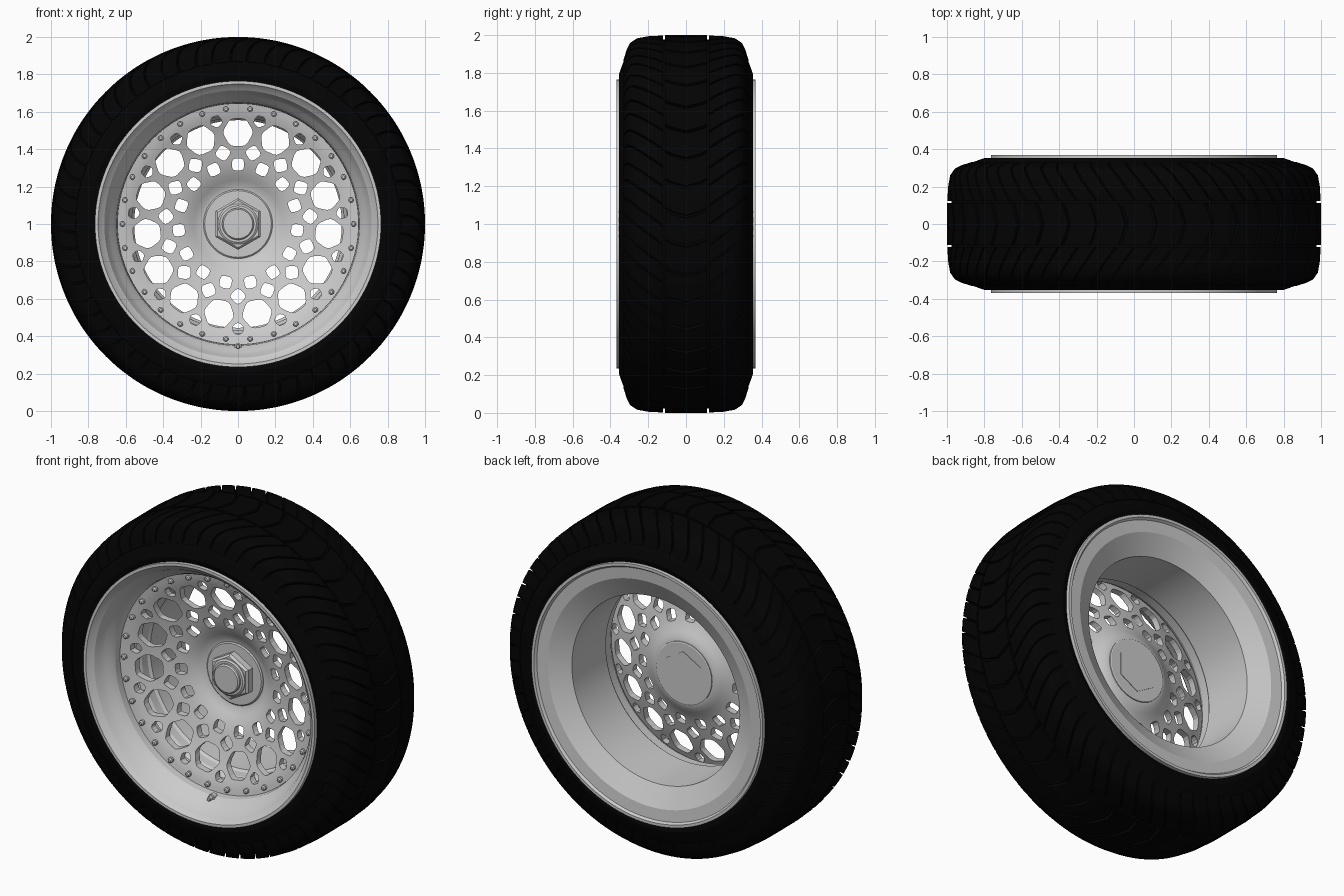
import bpy, bmesh, math
from math import sin, cos, pi, tau

if "Cube" in bpy.data.objects:
    bpy.data.objects.remove(bpy.data.objects["Cube"])

black = bpy.data.materials.new("rubber_black")
black.diffuse_color = (0.001, 0.001, 0.001, 1)
black.use_nodes = True
black.node_tree.nodes["Principled BSDF"].inputs["Base Color"].default_value = black.diffuse_color


def pos(r, a, y):
    """Point on the wheel: radius, angle from the top, depth."""
    return (r * sin(a), y, 1 + r * cos(a))


def smooth(ob, angle):
    bpy.ops.object.select_all(action='DESELECT')
    ob.select_set(True)
    bpy.context.view_layer.objects.active = ob
    bpy.ops.object.shade_smooth_by_angle(angle=math.radians(angle))


def finish(name, bm, mat=None, angle=30):
    bmesh.ops.recalc_face_normals(bm, faces=bm.faces)
    me = bpy.data.meshes.new(name)
    bm.to_mesh(me)
    bm.free()
    ob = bpy.data.objects.new(name, me)
    bpy.context.collection.objects.link(ob)
    if mat:
        me.materials.append(mat)
    if angle:
        smooth(ob, angle)
    return ob


def lathe(name, profile, n=120, mat=None, angle=30):
    """Spin a closed (radius, y) profile around the axle."""
    bm = bmesh.new()
    rings = [[bm.verts.new(pos(r, tau * k / n, y)) for r, y in profile] for k in range(n)]
    m = len(profile)
    for k in range(n):
        a, b = rings[k], rings[(k + 1) % n]
        for i in range(m):
            j = (i + 1) % m
            bm.faces.new((a[i], a[j], b[j], b[i]))
    return finish(name, bm, mat, angle)


def stack(bm, n, layers, r0=0.0, a0=0.0):
    """Stacked n-sided rings (radius, y), capped, centred at r0/a0 on the wheel."""
    cx, _, cz = pos(r0, a0, 0)
    loops = [[bm.verts.new((cx + r * sin(a0 + tau * k / n), y, cz + r * cos(a0 + tau * k / n)))
              for k in range(n)] for r, y in layers]
    for a, b in zip(loops, loops[1:]):
        for k in range(n):
            bm.faces.new((a[k], a[(k + 1) % n], b[(k + 1) % n], b[k]))
    bm.faces.new(loops[0])
    bm.faces.new(loops[-1])


def turned(name, n, layers):
    bm = bmesh.new()
    stack(bm, n, layers)
    return finish(name, bm)


def hole(bm, sides, size, r0, a0, turn=0.0, rnd=0.3):
    """Rounded polygon prism used to pierce the wheel face."""
    cx, _, cz = pos(r0, a0, 0)
    corner = [(size * sin(a0 + turn + tau * k / sides), size * cos(a0 + turn + tau * k / sides))
              for k in range(sides)]
    pts = []
    for k in range(sides):
        p, c, q = corner[k - 1], corner[k], corner[(k + 1) % sides]
        s = [c[i] + (p[i] - c[i]) * rnd for i in (0, 1)]
        e = [c[i] + (q[i] - c[i]) * rnd for i in (0, 1)]
        mid = [0.25 * s[i] + 0.5 * c[i] + 0.25 * e[i] for i in (0, 1)]
        pts += [s, mid, e]
    f = [bm.verts.new((cx + x, -0.4, cz + z)) for x, z in pts]
    b = [bm.verts.new((cx + x, 0.2, cz + z)) for x, z in pts]
    n = len(pts)
    bm.faces.new(f)
    bm.faces.new(b[::-1])
    for k in range(n):
        bm.faces.new((f[k], b[k], b[(k + 1) % n], f[(k + 1) % n]))


def refine(pts, sub):
    out = []
    for p, q in zip(pts, pts[1:]):
        out += [tuple(p[i] + (q[i] - p[i]) * s / sub for i in (0, 1)) for s in range(sub)]
    return out + [pts[-1]]


def tread_block(bm, outer, inner, centre, half):
    """Raised block swept along a profile; centre(t) and half(t) are angles."""
    n = len(outer)
    rows = []
    for i in range(n):
        t = i / (n - 1)
        c, h = centre(t), half(t)
        (ro, yo), (ri, yi) = outer[i], inner[i]
        rows.append([bm.verts.new(pos(r, a, y)) for r, a, y in
                     ((ri, c - h - 0.003, yi), (ro, c - h, yo), (ro, c - h / 3, yo),
                      (ro, c + h / 3, yo), (ro, c + h, yo), (ri, c + h + 0.003, yi))])
    for a, b in zip(rows, rows[1:]):
        for k in range(5):
            bm.faces.new((a[k], a[k + 1], b[k + 1], b[k]))
    bm.faces.new(rows[0])
    bm.faces.new(rows[-1])


# tyre carcass
groove = [(0.976, 0.123), (0.972, 0.20), (0.960, 0.25), (0.938, 0.28), (0.908, 0.304), (0.87, 0.327)]
half = groove + [(0.83, 0.342), (0.795, 0.354), (0.763, 0.345), (0.722, 0.30)]
lathe("tyre_carcass", half + [(r, -y) for r, y in reversed(half)], mat=black)

# curved shoulder tread blocks, both sides, in wide and narrow pairs
crown = [(0.998, 0.123), (0.994, 0.20), (0.983, 0.26), (0.958, 0.296), (0.92, 0.315), (0.868, 0.331)]
bm = bmesh.new()
N = 30
for side in (-1, 1):
    o = [(r, side * y) for r, y in refine(crown, 2)]
    q = [(r - 0.004, side * y) for r, y in refine(groove, 2)]
    for k in range(N):
        a = tau * (k + 0.25 * side) / N
        for shift, w in ((-0.048, 0.049), (0.057, 0.043)):
            tread_block(bm, o, q, lambda t: a + shift + 0.16 * (1 - t) ** 2, lambda t: w)
finish("shoulder_tread", bm, black)

# central tread blocks, chevron shaped
bm = bmesh.new()
ys = [-0.112, -0.07, 0.0, 0.07, 0.112]
for k in range(40):
    a = tau * k / 40
    tread_block(bm, [(1.0, y) for y in ys], [(0.970, y) for y in ys],
                lambda t: a + 0.04 * (1 - abs(2 * t - 1)), lambda t: 0.070)
finish("centre_tread", bm, black)

# rim barrel: soft stepped front lip, back flange, chamfer and inner cylinder
lathe("rim_barrel", [
    (0.765, -0.34), (0.765, -0.368), (0.748, -0.368), (0.735, -0.352), (0.715, -0.336),
    (0.700, -0.305), (0.685, -0.278), (0.665, -0.258), (0.650, -0.23), (0.643, -0.15), (0.585, -0.13),
    (0.568, -0.10), (0.566, -0.05), (0.555, -0.035), (0.555, 0.285), (0.670, 0.348), (0.738, 0.354),
    (0.748, 0.368), (0.765, 0.368), (0.765, 0.34), (0.725, 0.33), (0.72, 0.30), (0.72, -0.30),
    (0.73, -0.33)], n=144, angle=21)

# dished wheel face
face = [(0.645, -0.193), (0.60, -0.184), (0.55, -0.165), (0.49, -0.14), (0.43, -0.119), (0.37, -0.101),
        (0.32, -0.086), (0.28, -0.070), (0.25, -0.054), (0.22, -0.036), (0.19, -0.024), (0.05, -0.020)]
front = refine(face, 2)
disc = lathe("wheel_face", front + [(r, y + 0.04) for r, y in reversed(front)], n=120)

# mesh pattern of holes
bm = bmesh.new()
for k in range(15):
    a = tau * k / 15
    b = a + pi / 15
    hole(bm, 6, 0.084, 0.49, a, pi / 6, 0.25)
    hole(bm, 5, 0.035, 0.560, b, pi, 0.3)
    hole(bm, 4, 0.048, 0.387, b, 0.0)
    hole(bm, 4, 0.045, 0.318, a, pi / 4)
cutter = finish("hole_cutter", bm, angle=0)
cutter.hide_render = True
smooth(disc, 30)
mod = disc.modifiers.new("holes", 'BOOLEAN')
mod.operation, mod.solver, mod.object = 'DIFFERENCE', 'EXACT', cutter
bpy.ops.object.modifier_move_to_index(modifier="holes", index=0)
bpy.ops.object.modifier_apply(modifier="holes")
bpy.data.objects.remove(cutter)
smooth(disc, 30)

# hub: washer, hex nut, collar, cap and back plate
turned("hub_washer", 64, [(0.185, -0.01), (0.185, -0.028), (0.178, -0.034)])
turned("hub_nut", 6, [(0.138, -0.02), (0.138, -0.072), (0.126, -0.085)])
turned("nut_collar", 48, [(0.108, -0.07), (0.108, -0.090), (0.098, -0.097)])
turned("hub_cap", 48, [(0.085, -0.09), (0.085, -0.108), (0.078, -0.115)])
turned("hub_back_plate", 64, [(0.185, 0.00), (0.185, 0.022), (0.18, 0.025)])
turned("hub_back_hex", 6, [(0.132, 0.02), (0.132, 0.028)])

# ring of face bolts
bm = bmesh.new()
for k in range(30):
    stack(bm, 10, [(0.015, -0.18), (0.015, -0.202), (0.008, -0.208)], 0.617, tau * (k + 0.5) / 30)
finish("face_bolts", bm)

# valve stem at the bottom
bm = bmesh.new()
stack(bm, 16, [(0.019, -0.22), (0.019, -0.250), (0.012, -0.252), (0.012, -0.278), (0.009, -0.282)], 0.655, pi)
finish("valve_stem", bm)
